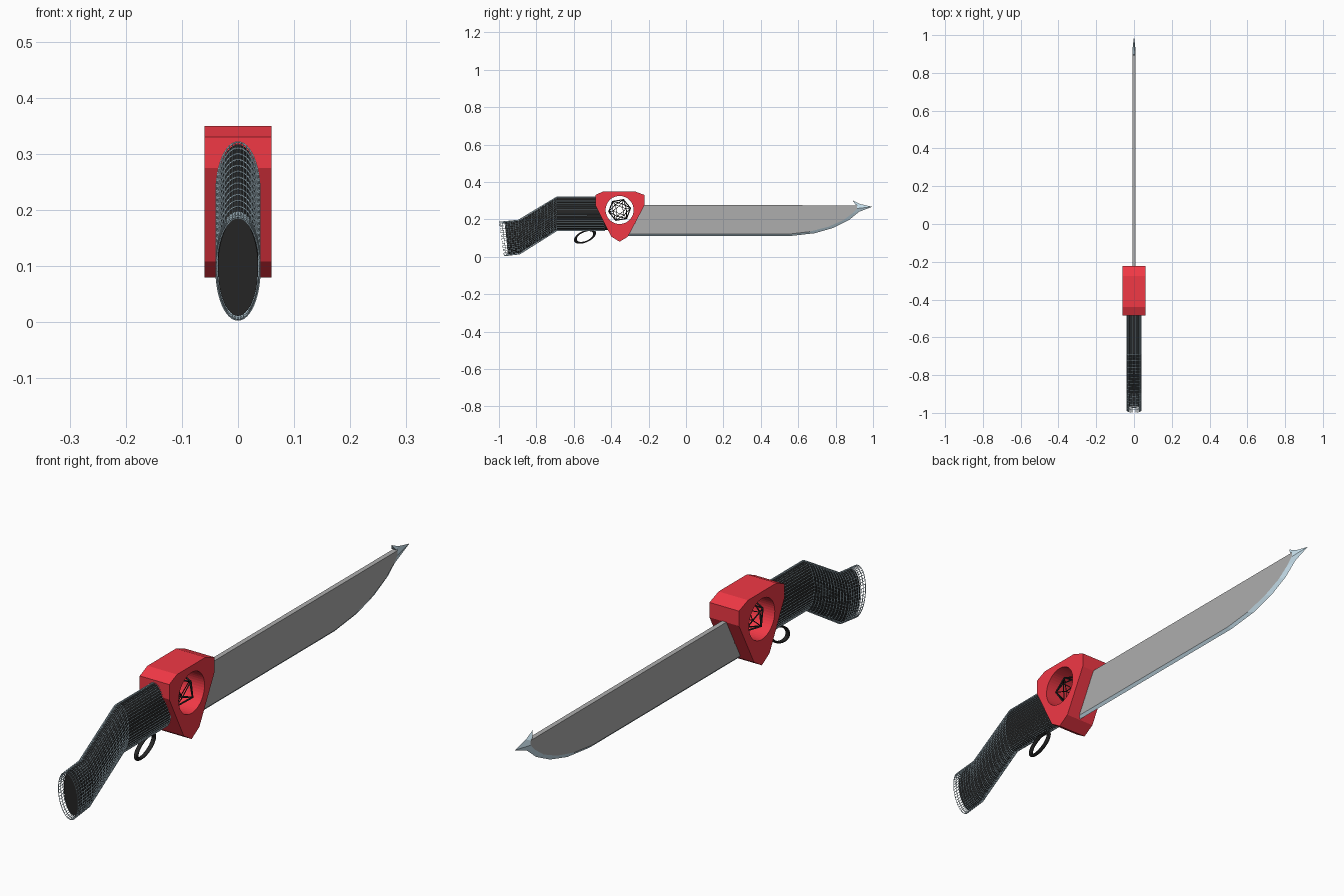
import bpy, bmesh, math
from mathutils import Vector

if "Cube" in bpy.data.objects:
    bpy.data.objects.remove(bpy.data.objects["Cube"])

def mat(name, c):
    m = bpy.data.materials.new(name)
    m.diffuse_color = (*c, 1)
    m.use_nodes = True
    m.node_tree.nodes["Principled BSDF"].inputs["Base Color"].default_value = m.diffuse_color
    return m

RED = mat("red", (0.88, 0.04, 0.06))
BLACK = mat("black", (0.02, 0.02, 0.02))
STEEL = mat("edge_steel", (0.60, 0.78, 0.88))
GREY = mat("dark_grey", (0.42, 0.42, 0.42))

def make(name, verts, faces, m):
    me = bpy.data.meshes.new(name)
    bm = bmesh.new()
    vs = [bm.verts.new(v) for v in verts]
    for f in faces:
        bm.faces.new([vs[i] for i in f])
    bmesh.ops.recalc_face_normals(bm, faces=bm.faces)
    bm.to_mesh(me)
    bm.free()
    me.materials.append(m)
    ob = bpy.data.objects.new(name, me)
    bpy.context.collection.objects.link(ob)
    return ob

def plate(name, prof, half, m):
    """Extrude a (y, z) outline symmetrically along x."""
    n = len(prof)
    verts = [(s * half, y, z) for s in (-1, 1) for y, z in prof]
    faces = [list(range(n)), list(range(n, 2 * n))]
    faces += [(i, (i + 1) % n, n + (i + 1) % n, n + i) for i in range(n)]
    return make(name, verts, faces, m)

def apply_mod(ob, kind, **props):
    mod = ob.modifiers.new(kind.title(), kind)
    for k, v in props.items():
        setattr(mod, k, v)
    bpy.context.view_layer.objects.active = ob
    bpy.ops.object.modifier_apply(modifier=mod.name)

def tube(name, stations, rx, rz, seg, m, caps):
    """Elliptical sweep; each station is (y, z, end slant, steps to next)."""
    rings = []
    for a, b in zip(stations, stations[1:]):
        for k in range(a[3]):
            t = k / a[3]
            rings.append([a[i] + (b[i] - a[i]) * t for i in range(3)])
    rings.append(stations[-1][:3])
    verts, faces = [], []
    for y, z, slant in rings:
        for i in range(seg):
            a = math.tau * i / seg
            dz = rz * math.sin(a)
            verts.append((rx * math.cos(a), y - slant * dz, z + dz))
    for r in range(len(rings) - 1):
        for i in range(seg):
            j = (i + 1) % seg
            faces.append((r * seg + i, r * seg + j, (r + 1) * seg + j, (r + 1) * seg + i))
    if caps:
        faces += [list(range(seg)), list(range(len(verts) - seg, len(verts)))]
    return make(name, verts, faces, m)

# Guard block with a round through-hole
HOLE = (0, -0.355, 0.25)
guard = plate("guard", [(-0.44, 0.35), (-0.275, 0.35), (-0.222, 0.33), (-0.222, 0.275),
                        (-0.31, 0.108), (-0.355, 0.08), (-0.40, 0.108),
                        (-0.485, 0.275), (-0.485, 0.33)], 0.06, RED)
bpy.ops.mesh.primitive_cylinder_add(vertices=48, radius=0.075, depth=0.4, location=HOLE,
                                    rotation=(0, math.pi / 2, 0))
cutter = bpy.context.object
cutter.name = "hole_cutter"
cutter.hide_render = True
apply_mod(guard, 'BOOLEAN', object=cutter, operation='DIFFERENCE', solver='EXACT')
bpy.data.objects.remove(cutter)

# Wire icosahedron inside the hole, one face turned towards x
bpy.ops.mesh.primitive_ico_sphere_add(subdivisions=1, radius=0.06, location=HOLE)
gem = bpy.context.object
gem.name = "wire_icosahedron"
gem.data.transform(gem.data.polygons[0].normal.rotation_difference(Vector((1, 0, 0))).to_matrix().to_4x4())
gem.data.materials.append(BLACK)
apply_mod(gem, 'WIREFRAME', thickness=0.007, use_even_offset=False)

# Blade: flat body, plus a bevelled cutting edge ending in a hooked tip
inner = [(-0.325, 0.121), (0.55, 0.121), (0.66, 0.134), (0.76, 0.16), (0.84, 0.195),
         (0.89, 0.232), (0.915, 0.258), (0.915, 0.275), (0.905, 0.28)]
outer = [(-0.325, 0.111), (0.56, 0.111), (0.69, 0.126), (0.79, 0.155), (0.87, 0.195),
         (0.925, 0.24), (0.995, 0.267), (0.93, 0.282), (0.89, 0.302)]
HALF = 0.009
plate("blade", [(-0.27, 0.276), (-0.27, 0.18)] + inner[:8], HALF, GREY)
n = len(inner)
verts = [(-HALF, *p) for p in inner] + [(HALF, *p) for p in inner] + [(0, *p) for p in outer]
faces = [(0, n, 2 * n), (n - 1, 2 * n - 1, 3 * n - 1)]
for i in range(n - 1):
    for a, b in ((0, n), (n, 2 * n), (2 * n, 0)):
        faces.append((a + i, a + i + 1, b + i + 1, b + i))
make("blade_edge", verts, faces, STEEL)

# Grip core
grip = tube("grip", [(-0.434, 0.23, 0.25, 1), (-0.69, 0.23, 0, 6), (-0.893, 0.105, 0, 3),
                     (-0.96, 0.098, 0.08, 1)], 0.036, 0.087, 48, BLACK, True)
grip.select_set(True)
bpy.context.view_layer.objects.active = grip
bpy.ops.object.shade_smooth_by_angle(angle=math.radians(25))

# Fine wire wrap around the grip, open beyond its butt
wrap = tube("grip_wrap", [(-0.45, 0.23, 0.2, 1), (-0.69, 0.23, 0, 12), (-0.893, 0.105, 0.05, 7),
                          (-0.986, 0.095, 0.14, 1)], 0.039, 0.091, 48, STEEL, False)
apply_mod(wrap, 'WIREFRAME', thickness=0.003, use_even_offset=False)

# Finger ring under the grip
bpy.ops.mesh.primitive_torus_add(major_radius=0.055, minor_radius=0.008,
                                 major_segments=32, minor_segments=10)
ring = bpy.context.object
ring.name = "finger_ring"
for v in ring.data.vertices:          # lay into the yz plane, squash, tilt
    x, y, z = v.co
    y2, z2, c, s = x, y * 0.5, math.cos(0.42), math.sin(0.42)
    v.co = (z, y2 * c - z2 * s - 0.54, y2 * s + z2 * c + 0.108)
ring.data.flip_normals()
bm = bmesh.new()
bm.from_mesh(ring.data)
bmesh.ops.recalc_face_normals(bm, faces=bm.faces)
bm.to_mesh(ring.data)
bm.free()
ring.data.materials.append(BLACK)
bpy.ops.object.shade_smooth_by_angle()
